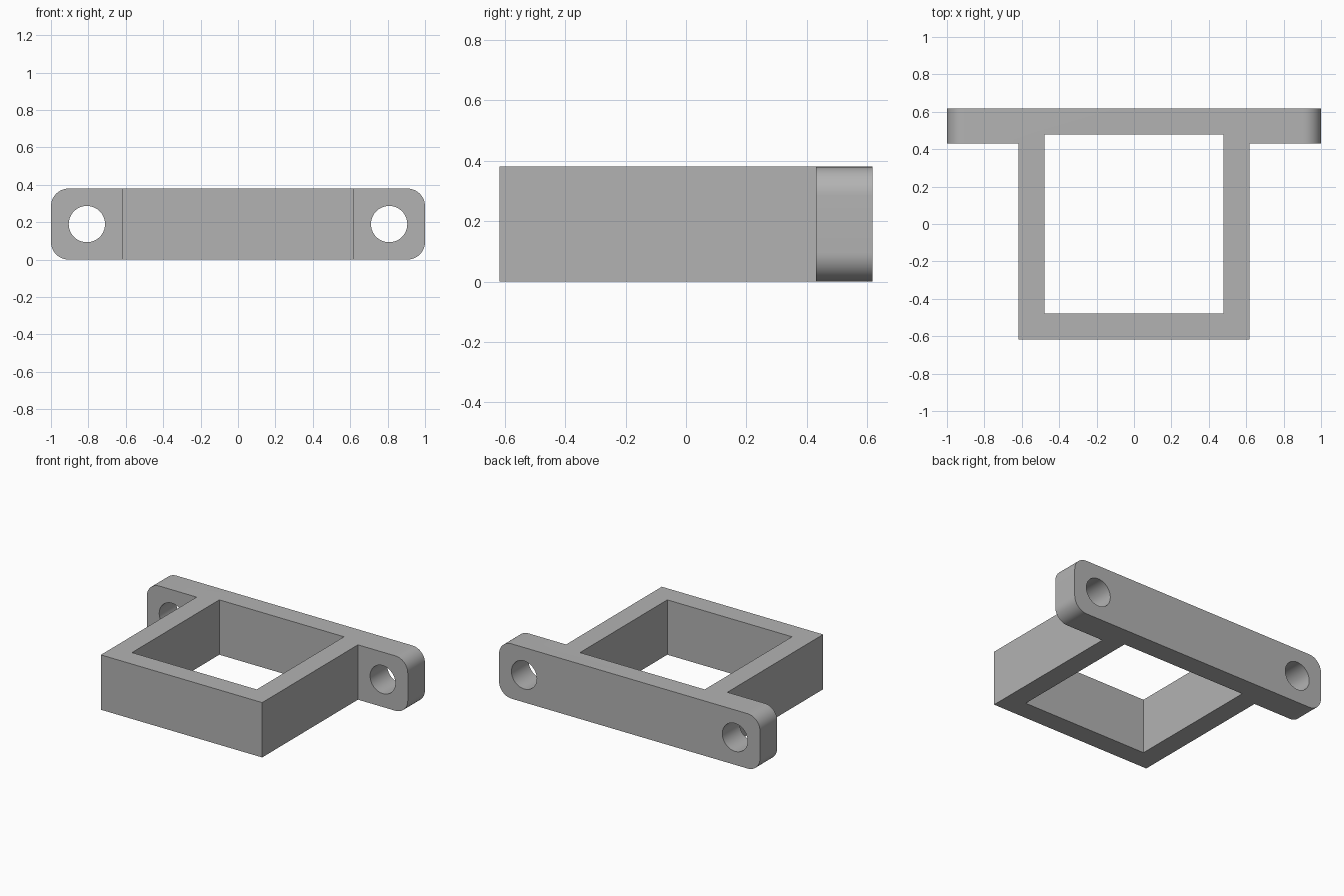
import bpy, bmesh, math

if "Cube" in bpy.data.objects:
    bpy.data.objects.remove(bpy.data.objects["Cube"])

H = 0.38          # height
OUT, INN = 0.618, 0.478   # half widths of the square frame and its opening
EAR_Y = 0.43      # front face of the mounting ears
HOLE_X, HOLE_R = 0.808, 0.097
CORNER_R = 0.095

grey = bpy.data.materials.new("grey")
grey.diffuse_color = (0.45, 0.45, 0.45, 1)
grey.use_nodes = True
grey.node_tree.nodes["Principled BSDF"].inputs["Base Color"].default_value = grey.diffuse_color


def apply_cut(obj, cutter):
    mod = obj.modifiers.new("cut", 'BOOLEAN')
    mod.operation, mod.solver, mod.object = 'DIFFERENCE', 'EXACT', cutter
    bpy.context.view_layer.objects.active = obj
    bpy.ops.object.modifier_apply(modifier=mod.name)
    bpy.data.objects.remove(cutter)


# Frame and ears: one T-shaped outline extruded upwards
half = [(OUT, -OUT), (OUT, EAR_Y), (1, EAR_Y), (1, OUT)]
outline = half + [(-x, y) for x, y in reversed(half)]
bm = bmesh.new()
base = bm.faces.new([bm.verts.new((x, y, 0)) for x, y in outline])
ext = bmesh.ops.extrude_face_region(bm, geom=[base])
top = [v for v in ext["geom"] if isinstance(v, bmesh.types.BMVert)]
bmesh.ops.translate(bm, verts=top, vec=(0, 0, H))
bmesh.ops.recalc_face_normals(bm, faces=bm.faces)

# Rounded ends of the ears
ends = [e for e in bm.edges if all(abs(v.co.x) > 0.99 for v in e.verts)
        and abs(e.verts[0].co.y - e.verts[1].co.y) > 0.1]
bmesh.ops.bevel(bm, geom=ends, offset=CORNER_R, offset_type='OFFSET',
                segments=12, profile=0.5, affect='EDGES')
mesh = bpy.data.meshes.new("bracket")
bm.to_mesh(mesh)
bm.free()
bracket = bpy.data.objects.new("bracket", mesh)
bpy.context.collection.objects.link(bracket)
mesh.materials.append(grey)

# Square opening
bpy.ops.mesh.primitive_cube_add(size=2, location=(0, 0, H / 2))
opening = bpy.context.object
opening.scale = (INN, INN, 1)
apply_cut(bracket, opening)

# Screw holes
for side in (-1, 1):
    bpy.ops.mesh.primitive_cylinder_add(
        vertices=64, radius=HOLE_R, depth=0.6,
        location=(side * HOLE_X, (EAR_Y + OUT) / 2, H / 2),
        rotation=(math.pi / 2, 0, 0))
    apply_cut(bracket, bpy.context.object)

# Smooth curved walls, sharp corners
bpy.ops.object.select_all(action='DESELECT')
bracket.select_set(True)
bpy.context.view_layer.objects.active = bracket
bpy.ops.object.shade_smooth_by_angle(angle=math.radians(30))
